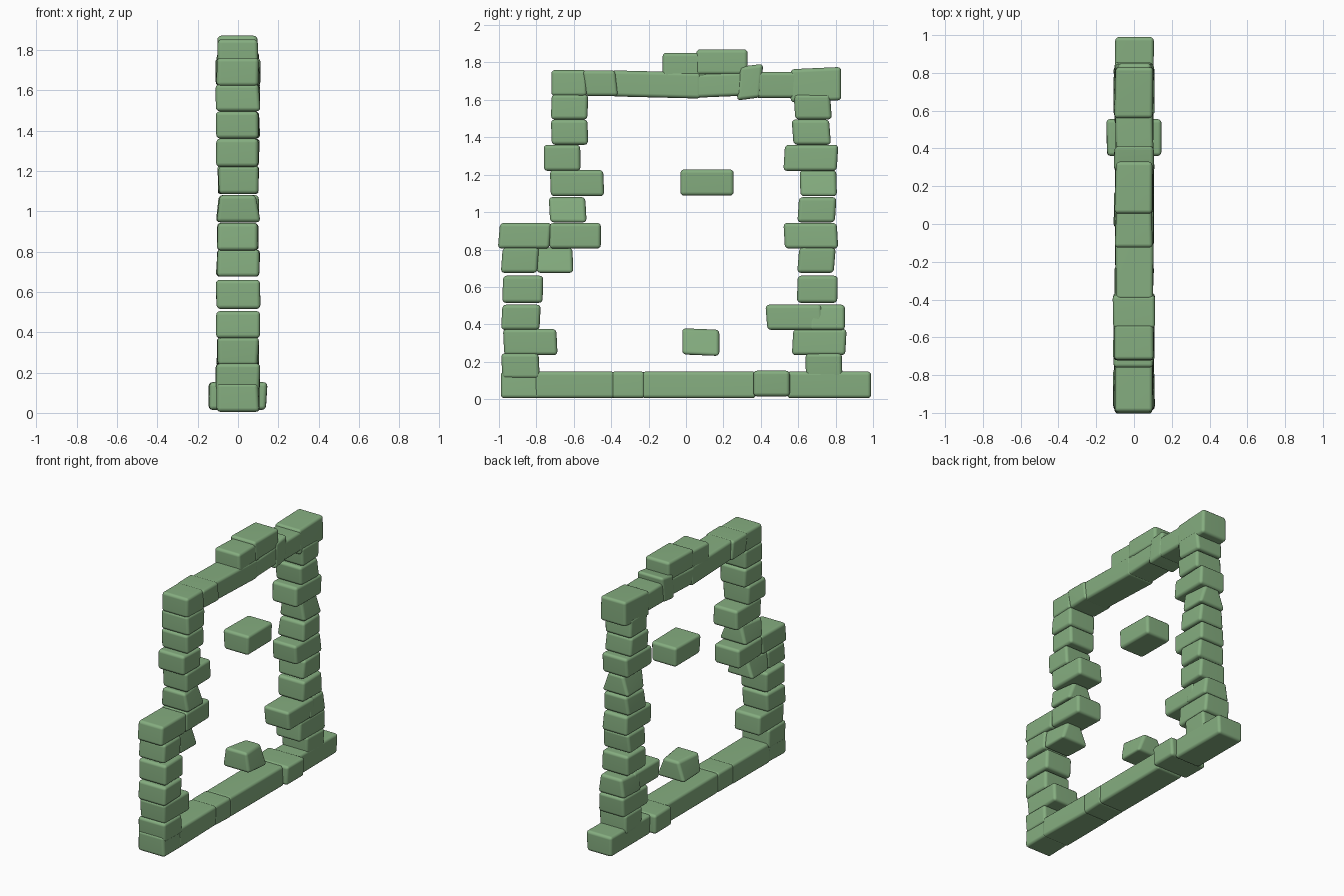
import bpy
import bmesh
import random
from mathutils import Vector

random.seed(4)
cube = bpy.data.objects.get("Cube")
if cube:
    bpy.data.objects.remove(cube, do_unlink=True)

# Single mossy green for all the stones
green = bpy.data.materials.new("moss green stone")
green.use_nodes = True
colour = (0.235, 0.42, 0.215, 1)
green.diffuse_color = colour
green.node_tree.nodes["Principled BSDF"].inputs["Base Color"].default_value = colour


def brick(name, y0, y1, z0, z1, half=0.1, lean=0.0, tilt=0.0, pinch=0.0):
    """Rounded stone: lean shears it along y, tilt lifts its back end,
    pinch pulls its upper corners inwards."""
    mesh = bpy.data.meshes.new(name)
    bm = bmesh.new()
    bmesh.ops.create_cube(bm, size=1)
    middle = Vector((0, (y0 + y1) / 2, (z0 + z1) / 2))
    size = Vector((half * 2, y1 - y0, z1 - z0))
    for v in bm.verts:
        up, back = v.co.z, v.co.y
        narrow = 1 - pinch * (1 if back > 0 else 0.4) if up > 0 else 1
        v.co = middle + v.co * size
        v.co.x = v.co.x * narrow + random.uniform(-0.006, 0.006)
        v.co.y += lean * up * 2
        v.co.z += tilt * back * 2
    bm.to_mesh(mesh)
    bm.free()
    mesh.materials.append(green)
    obj = bpy.data.objects.new(name, mesh)
    bpy.context.collection.objects.link(obj)
    bevel = obj.modifiers.new("worn edges", "BEVEL")
    bevel.width = 0.02
    bevel.segments = 3
    bevel.limit_method = "NONE"
    for face in mesh.polygons:
        face.use_smooth = True
    normals = obj.modifiers.new("flat faces", "WEIGHTED_NORMAL")
    normals.keep_sharp = True
    return obj


# Bottom and top of each course shared by both columns
courses = [(0.11, 0.245), (0.235, 0.375), (0.37, 0.505), (0.515, 0.66),
           (0.675, 0.81), (0.805, 0.942), (0.945, 1.08), (1.085, 1.225),
           (1.22, 1.36), (1.36, 1.495), (1.495, 1.63)]

# Stones of each course as front end, back end and optional pinch
front_column = [
    [(-0.985, -0.785)], [(-0.975, -0.69)], [(-0.985, -0.78)], [(-0.98, -0.765)],
    [(-0.985, -0.79), (-0.8, -0.605, 0.45)], [(-1, -0.725), (-0.73, -0.455)],
    [(-0.73, -0.535, 0.4)], [(-0.725, -0.44)], [(-0.76, -0.565)],
    [(-0.72, -0.525)], [(-0.72, -0.525)]]
back_column = [
    [(0.64, 0.835)], [(0.57, 0.855)], [(0.43, 0.73), (0.66, 0.85, 0.2)],
    [(0.595, 0.81)], [(0.6, 0.795)], [(0.525, 0.81)], [(0.6, 0.8, 0.15)],
    [(0.61, 0.805, 0.45)], [(0.525, 0.81)], [(0.57, 0.77)], [(0.58, 0.775)]]

for side, column in (("front", front_column), ("back", back_column)):
    for i, (course, (z0, z1)) in enumerate(zip(column, courses)):
        for j, (y0, y1, *pinch) in enumerate(course):
            wide = 0.1 if y1 - y0 > 0.25 else 0.106
            brick(f"{side}_column_stone_{i + 1}_{j + 1}", y0, y1, z0, z1, wide,
                  lean=random.uniform(-0.006, 0.006),
                  pinch=pinch[0] if pinch else 0)

# Sill along the ground
sill = [(-0.99, -0.785), (-0.81, -0.38), (-0.4, -0.22), (-0.235, 0.375),
        (0.54, 0.99)]
for i, (y0, y1) in enumerate(sill):
    brick(f"sill_stone_{i + 1}", y0, y1, 0.005, 0.148, 0.103)
brick("sill_cross_stone", 0.36, 0.555, 0.015, 0.152, 0.142)

# Lintel across the top
brick("lintel_front_corner", -0.72, -0.53, 1.62, 1.76, 0.105)
brick("lintel_leaning_stone", -0.545, -0.37, 1.62, 1.758, 0.108, lean=-0.008)
brick("lintel_long_stone", -0.4, 0.08, 1.613, 1.752, tilt=-0.006)
brick("lintel_middle_stone", 0.04, 0.32, 1.617, 1.745, tilt=0.006)
brick("lintel_wedge_stone", 0.28, 0.405, 1.605, 1.785, 0.107, lean=0.008, tilt=0.008)
brick("lintel_back_stone", 0.37, 0.6, 1.61, 1.75)
brick("lintel_back_corner", 0.56, 0.83, 1.592, 1.77, 0.1, tilt=0.006)

# Cap stones resting on the lintel
brick("cap_front_stone", -0.125, 0.12, 1.715, 1.852, 0.097)
brick("cap_back_stone", 0.055, 0.33, 1.735, 1.87, 0.1)

# Loose stones hovering in the opening
brick("upper_loose_stone", -0.03, 0.255, 1.088, 1.228, 0.1)
brick("lower_loose_stone", -0.02, 0.178, 0.235, 0.375, 0.106, tilt=-0.004, pinch=0.45)
